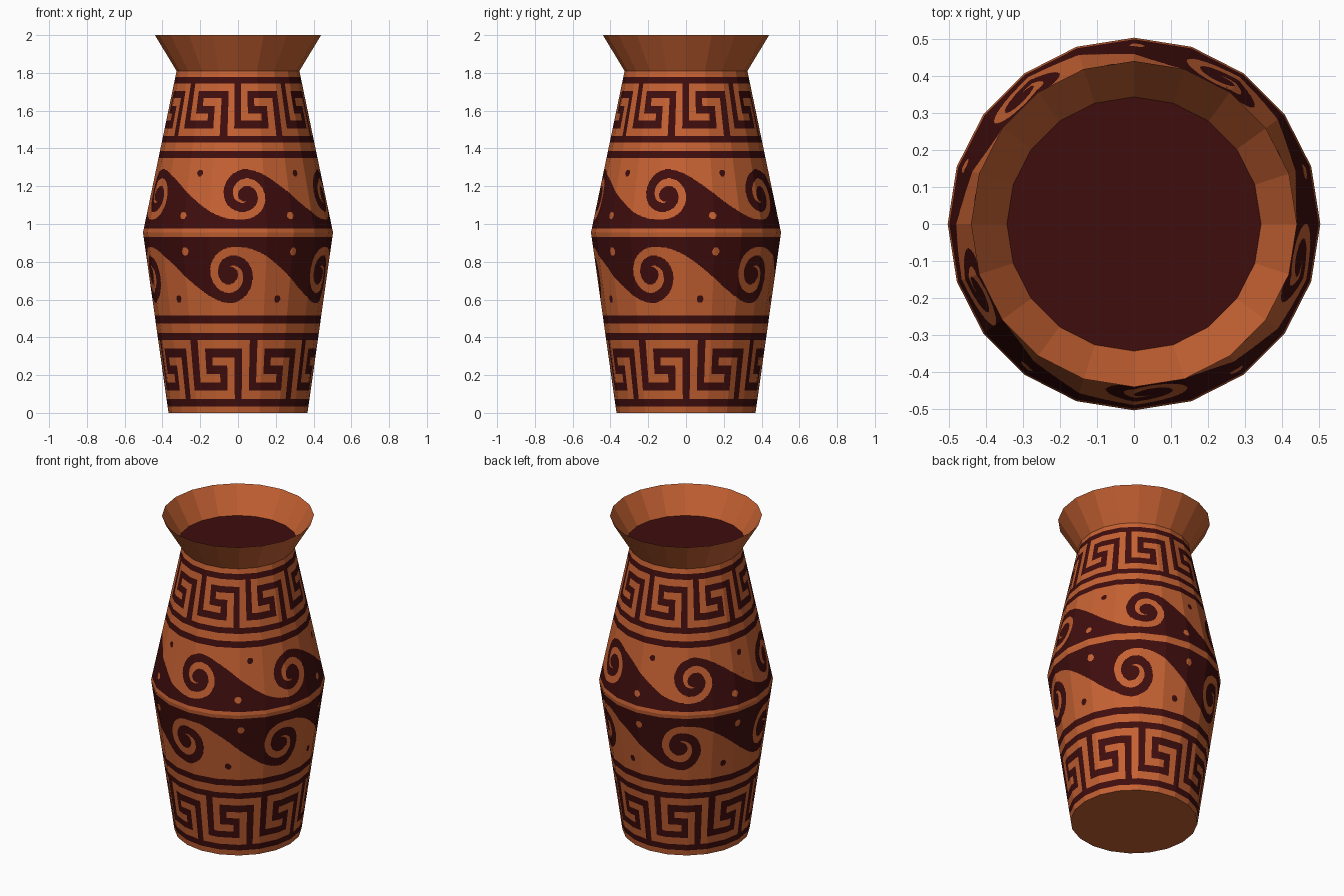
import bpy
import bmesh
from math import sin, cos, atan2, hypot, pi, radians

if "Cube" in bpy.data.objects:
    bpy.data.objects.remove(bpy.data.objects["Cube"])

SIDES, COLS, STEPS = 20, 48, 250
Z_BELT, Z_NECK = 0.955, 1.81
R_FOOT, R_BELT, R_NECK, R_LIP = 0.368, 0.503, 0.325, 0.44
UPPER = Z_NECK - Z_BELT


def material(name, rgb):
    m = bpy.data.materials.new(name)
    m.diffuse_color = (*rgb, 1)
    m.use_nodes = True
    m.node_tree.nodes["Principled BSDF"].inputs["Base Color"].default_value = m.diffuse_color
    return m


CLAY = material("orange_clay", (0.56, 0.12, 0.032))
PAINT = material("dark_red_paint", (0.05, 0.004, 0.004))

# one repeat of the angular key band
KEY = ["#.......",
       "#.#####.",
       "#.#...#.",
       "#.###.#.",
       "#...#.#.",
       "#####.#.",
       "......#."]


def outer(t):
    return 0.135 - 0.09 * t


def inner(t):
    return 0.085 - 0.09 * t


def scroll(a, d):
    """Running wave band: five curls around the body."""
    period = 2 * pi / 5
    a = (a - radians(4.5) + 0.35 * period) % period - 0.35 * period
    s, h, length = a * 0.46, d - 0.2, period * 0.46
    # dots: light one in the wave, dark one in the trough
    if hypot(s - 0.245, h + 0.11) < 0.019:
        return False
    if hypot(s - 0.32, h - 0.115) < 0.018:
        return True
    r = hypot(s, h)
    t = (atan2(h, s) / (2 * pi) - 0.25) % 1
    if r < (outer(t) if t < 0.5 else inner(t - 1)):
        return r < 0.036 or any(inner(t + k) < r < outer(t + k) for k in (0, 1))
    q = min((s % length) / 0.53, 1)
    return h < 0.135 - 0.265 * q * q * (3 - 2 * q)


def painted(a, d):
    """True where the paint is; d is the distance from the belt."""
    if d < 0.02:
        return False
    if d < 0.395:
        return scroll(a, d)
    if d < 0.43 or 0.475 < d < 0.51 or 0.79 < d < 0.825:
        return True
    if 0.51 <= d <= 0.79:
        row = min(int((0.79 - d) / 0.04), 6)
        col = int((a / (2 * pi) * 64 + 0.5) % 8)
        return KEY[row][col] == "#"
    return False


def ring_point(a, r, z):
    return (r * sin(a), -r * cos(a), z)


def finish(name, bm, mats):
    me = bpy.data.meshes.new(name)
    bm.to_mesh(me)
    bm.free()
    for m in mats:
        me.materials.append(m)
    ob = bpy.data.objects.new(name, me)
    bpy.context.collection.objects.link(ob)
    return ob


def body_half(name, z_end, r_end, turn):
    """One painted cone; each column is cut where clay and paint meet."""
    bm = bmesh.new()
    step = 2 * pi / SIDES

    def point(side, f, v):
        r = R_BELT + (r_end - R_BELT) * v
        z = Z_BELT + (z_end - Z_BELT) * v
        p = ring_point(side * step, r, z)
        q = ring_point((side + 1) * step, r, z)
        return bm.verts.new([p[i] + (q[i] - p[i]) * f for i in range(3)])

    for side in range(SIDES):
        for c in range(COLS):
            a = (side + (c + 0.5) / COLS) * step * turn
            marks = [painted(a, (k + 0.5) / STEPS * UPPER) for k in range(STEPS)]
            start = 0
            for k in range(1, STEPS + 1):
                if k < STEPS and marks[k] == marks[start]:
                    continue
                v0, v1 = start / STEPS, k / STEPS
                if z_end < Z_BELT:
                    v0, v1 = v1, v0
                f0, f1 = c / COLS, (c + 1) / COLS
                face = bm.faces.new([point(side, f0, v0), point(side, f1, v0),
                                     point(side, f1, v1), point(side, f0, v1)])
                face.material_index = int(marks[start])
                start = k
    bmesh.ops.remove_doubles(bm, verts=bm.verts, dist=1e-5)
    return finish(name, bm, [CLAY, PAINT])


def disc(name, r, z, mat, up):
    bm = bmesh.new()
    vs = [bm.verts.new(ring_point(2 * pi * i / SIDES, r, z)) for i in range(SIDES)]
    bm.faces.new(vs if up else vs[::-1])
    return finish(name, bm, [mat])


# painted body, the lower half is the upper pattern turned upside down
body_half("upper_body", Z_NECK, R_NECK, 1)
body_half("lower_body", 0.0, R_FOOT, -1)

# flared lip
bm = bmesh.new()
low, high = [[bm.verts.new(ring_point(2 * pi * i / SIDES, r, z)) for i in range(SIDES)]
             for r, z in ((R_NECK, Z_NECK), (R_LIP, 2.0))]
for i in range(SIDES):
    j = (i + 1) % SIDES
    bm.faces.new((low[i], low[j], high[j], high[i]))
finish("flared_lip", bm, [CLAY])

# dark mouth and clay base
disc("dark_mouth", 0.343, 1.84, PAINT, True)
disc("base", R_FOOT, 0.0, CLAY, False)
